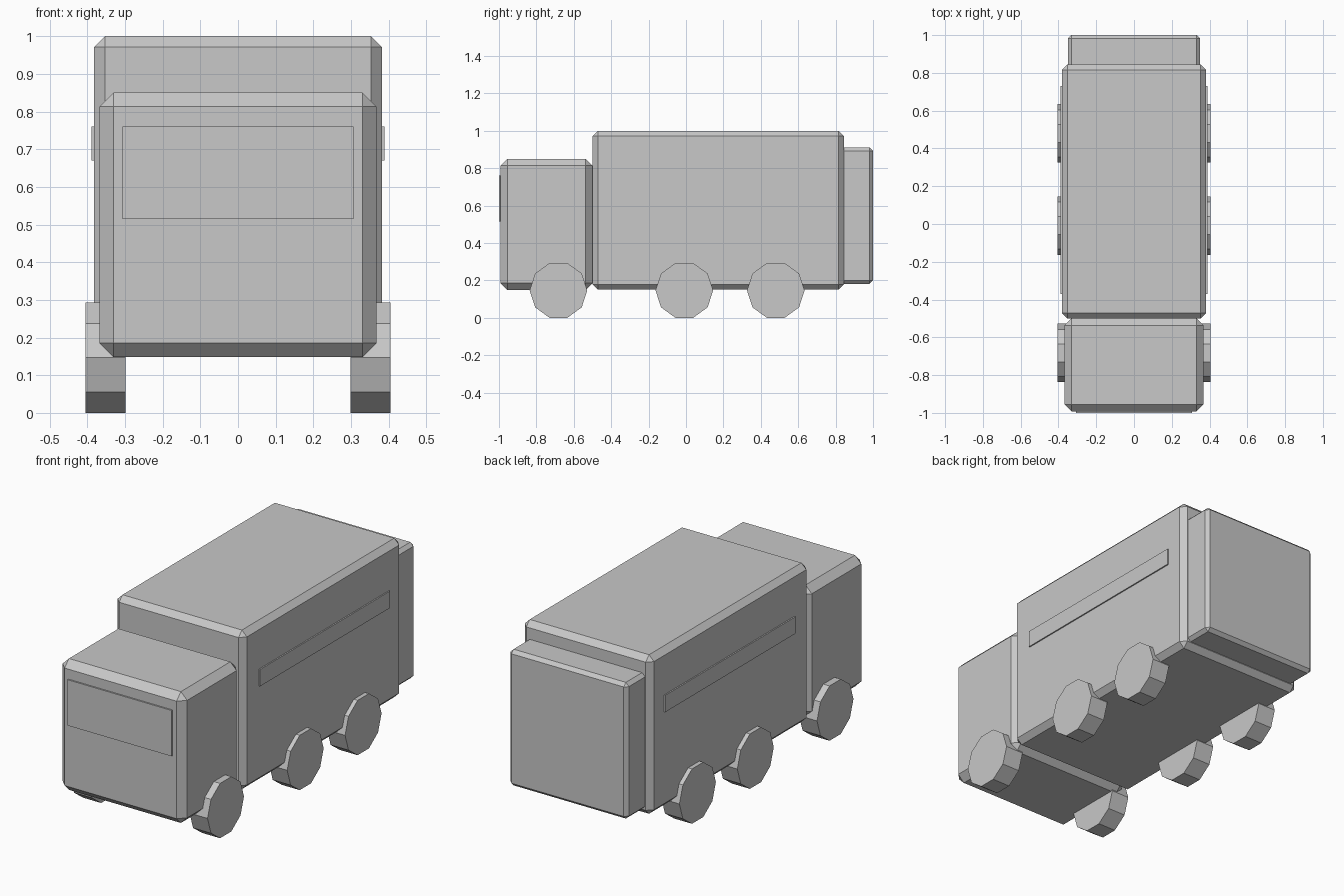
import bpy, bmesh, math
from mathutils import Matrix, Vector

if "Cube" in bpy.data.objects:
    bpy.data.objects.remove(bpy.data.objects["Cube"])

grey = bpy.data.materials.new("plain grey")
grey.diffuse_color = (0.58, 0.58, 0.58, 1)
grey.use_nodes = True
grey.node_tree.nodes["Principled BSDF"].inputs["Base Color"].default_value = grey.diffuse_color


def finish(name, bm):
    mesh = bpy.data.meshes.new(name)
    bm.to_mesh(mesh)
    bm.free()
    mesh.materials.append(grey)
    obj = bpy.data.objects.new(name, mesh)
    bpy.context.collection.objects.link(obj)
    return obj


def box(name, lo, hi, chamfer=0):
    lo, hi = Vector(lo), Vector(hi)
    bm = bmesh.new()
    bmesh.ops.create_cube(bm, size=1, matrix=Matrix.Translation((lo + hi) / 2)
                          @ Matrix.Diagonal((*(hi - lo), 1)))
    if chamfer:
        bmesh.ops.bevel(bm, geom=bm.edges[:], offset=chamfer, segments=1,
                        affect='EDGES', profile=0.5)
    return finish(name, bm)


# Body: cab, cargo box and rear compartment
box("cab", (-0.368, -0.992, 0.148), (0.368, -0.5, 0.85), 0.037)
box("cargo_box", (-0.382, -0.5, 0.15), (0.382, 0.845, 1.0), 0.029)
box("rear_compartment", (-0.35, 0.8, 0.182), (0.35, 1.0, 0.91), 0.018)

# Windscreen plate
box("windscreen", (-0.307, -1.0, 0.515), (0.307, -0.991, 0.76))

# Side stripes and ten-sided wheels, on both sides
for side, s in (("left", -1), ("right", 1)):
    xs = sorted((s * 0.381, s * 0.389))
    box(f"{side}_side_stripe", (xs[0], -0.37, 0.67), (xs[1], 0.73, 0.76))
    for label, y in (("front", -0.682), ("middle", -0.009), ("rear", 0.48)):
        bm = bmesh.new()
        # vertices at the front and back, flats at top and bottom
        bmesh.ops.create_cone(
            bm, cap_ends=True, segments=10, radius1=0.154, radius2=0.154, depth=0.106,
            matrix=Matrix.Translation((s * 0.352, y, 0.1465))
            @ Matrix.Rotation(math.pi / 2, 4, 'Y') @ Matrix.Rotation(math.pi / 2, 4, 'Z'))
        # make sure a flat rests on the ground
        low = min(v.co.z for v in bm.verts)
        if sum(abs(v.co.z - low) < 1e-4 for v in bm.verts) < 4:
            bmesh.ops.rotate(bm, verts=bm.verts[:], cent=(0, y, 0.1465),
                             matrix=Matrix.Rotation(math.radians(18), 3, 'X'))
        finish(f"{side}_{label}_wheel", bm)
